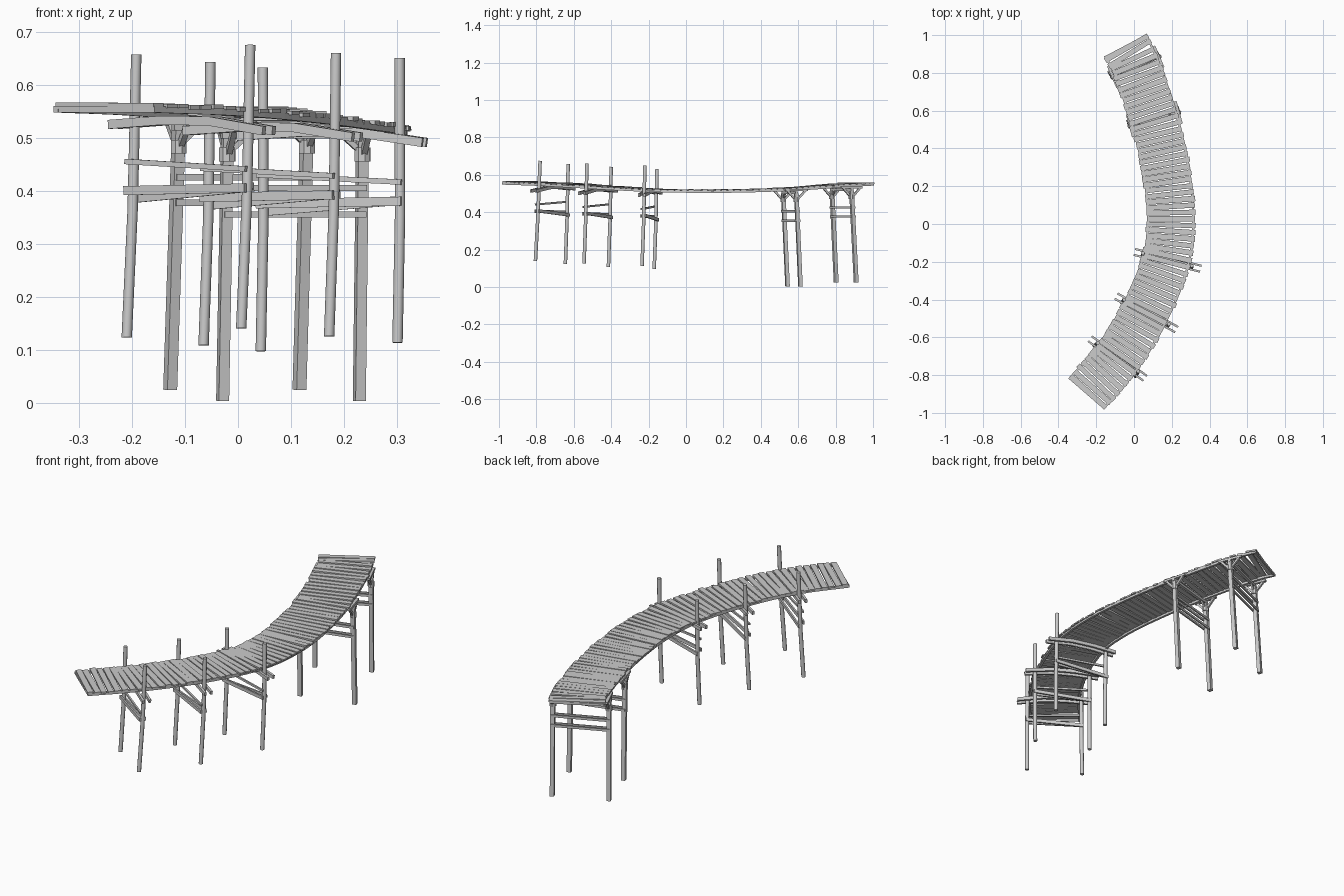
import bpy, bmesh, random
from math import pi
from mathutils import Vector, Matrix

random.seed(4)
if "Cube" in bpy.data.objects:
    bpy.data.objects.remove(bpy.data.objects["Cube"])

wood = bpy.data.materials.new("weathered_grey")
wood.use_nodes = True
GREY = (0.6, 0.6, 0.6, 1)
wood.diffuse_color = GREY
wood.node_tree.nodes["Principled BSDF"].inputs["Base Color"].default_value = GREY
UP = Vector((0, 0, 1))


def finish(name, bm, smooth=False):
    bmesh.ops.recalc_face_normals(bm, faces=bm.faces)
    mesh = bpy.data.meshes.new(name)
    bm.to_mesh(mesh)
    bm.free()
    obj = bpy.data.objects.new(name, mesh)
    bpy.context.collection.objects.link(obj)
    mesh.materials.append(wood)
    if smooth:
        bpy.ops.object.select_all(action='DESELECT')
        obj.select_set(True)
        bpy.context.view_layer.objects.active = obj
        bpy.ops.object.shade_smooth_by_angle(angle=pi / 4)


def sweep(bm, points, profile, side=None):
    """Run a closed cross-section (side, up) along a list of points."""
    rings = []
    for i, p in enumerate(points):
        d = (points[min(i + 1, len(points) - 1)] - points[max(i - 1, 0)]).normalized()
        s = side or d.cross(UP).normalized()
        u = s.cross(d).normalized()
        rings.append([bm.verts.new(p + s * a + u * b) for a, b in profile])
    n = len(profile)
    for r, t in zip(rings, rings[1:]):
        for k in range(n):
            bm.faces.new((r[k], r[(k + 1) % n], t[(k + 1) % n], t[k]))
    bm.faces.new(rings[0])
    bm.faces.new(rings[-1][::-1])


def rect(w, h):
    return [(-w / 2, -h / 2), (w / 2, -h / 2), (w / 2, h / 2), (-w / 2, h / 2)]


def ngon(r, n):
    return [(v.x, v.y) for v in (Matrix.Rotation(2 * pi * k / n, 2) @ Vector((r, 0)) for k in range(n))]


# Deck centre line (top surface)
KEYS = [Vector(p) for p in (
    (-.253, -.9, .567), (-.09, -.71, .56), (.06, -.465, .545), (.17, -.19, .529),
    (.194, .05, .523), (.167, .3, .525), (.107, .555, .535), (.01, .835, .555), (-.047, .945, .562))]
ext = [2 * KEYS[0] - KEYS[1]] + KEYS + [2 * KEYS[-1] - KEYS[-2]]
fine = []
for a, b, c, d in zip(ext, ext[1:], ext[2:], ext[3:]):
    for k in range(20):
        t = k / 20
        fine.append(.5 * (2 * b + (c - a) * t + (2 * a - 5 * b + 4 * c - d) * t * t
                          + (3 * b - a - 3 * c + d) * t ** 3))
fine.append(KEYS[-1])
lengths = [0]
for p, q in zip(fine, fine[1:]):
    lengths.append(lengths[-1] + (q - p).length)
TOTAL = lengths[-1]


def along(s):
    """Point, tangent and right-hand side vector at distance s."""
    i = next((k for k in range(len(fine) - 1) if lengths[k + 1] >= s), len(fine) - 2)
    d = fine[i + 1] - fine[i]
    p = fine[i] + d * ((s - lengths[i]) / (lengths[i + 1] - lengths[i]))
    d = d.normalized()
    return p, d, d.cross(UP).normalized()


# Planks, slightly uneven in length and angle
bm = bmesh.new()
COUNT = 62
step = TOTAL / COUNT
for i in range(COUNT):
    p, d, r = along((i + .5) * step)
    p = p - UP * random.uniform(.004, .007)
    r = (r + d * random.uniform(-.02, .02) + UP * random.uniform(-.01, .01)).normalized()
    ends = [p + r * s * (.13 + random.uniform(-.006, .004)) for s in (-1, 1)]
    sweep(bm, ends, rect(step - random.uniform(.003, .007), .008))
finish("deck_planks", bm)

# Edge stringers and end boards
bm = bmesh.new()
for side in (-1, 1):
    pts = []
    for i in range(33):
        p, d, r = along(TOTAL * i / 32)
        pts.append(p + r * side * .12 - UP * .0135)
    sweep(bm, pts, rect(.012, .012))
finish("deck_stringers", bm)
bm = bmesh.new()
for s in (.004, TOTAL - .004):
    p, d, r = along(s)
    sweep(bm, [p - r * .125 - UP * .013, p + r * .125 - UP * .013], rect(.008, .012))
finish("deck_end_boards", bm)


# Round pile bents: left and right pile (top, foot), cap heights, rail heights
ROUND = [
    (((-.192, -.63, .657), (-.21, -.645, .123)), ((.023, -.78, .675), (.006, -.805, .14)), .525, .455),
    (((-.052, -.4, .643), (-.065, -.415, .108)), ((.185, -.53, .66), (.172, -.545, .125)), .513, .442),
    (((.047, -.155, .632), (.043, -.17, .097)), ((.305, -.22, .65), (.301, -.235, .113)), .503, .43)]
piles, caps, rails = bmesh.new(), bmesh.new(), bmesh.new()
for left, right, cap_z, rail_z in ROUND:
    axes = []
    for top, foot in (left, right):
        top, foot = Vector(top), Vector(foot)
        mid = top.lerp(foot, .55) + Vector((.003, .002, 0))
        sweep(piles, [foot, mid, top], ngon(.0098, 10), Vector((1, 0, 0)))
        axes.append((top, foot))

    def at(k, z):
        top, foot = axes[k]
        return foot.lerp(top, (z - foot.z) / (top.z - foot.z))
    across = (at(1, cap_z) - at(0, cap_z))
    across.z = 0
    across.normalize()
    out = across.cross(UP)
    # Paired cap beams clamp the piles just under the deck
    for s in (-1, 1):
        a, b = at(0, cap_z) - across * .045, at(1, cap_z - .012) + across * .05
        m1, m2 = a.lerp(b, .35) + UP * .012, a.lerp(b, .65) + UP * .014
        sweep(caps, [p + out * s * .016 for p in (a, m1, m2, b)], rect(.011, .017))
    # Sloping rails on alternate faces
    for s, za, zb, h in ((1, 0, -.014, .01), (1, -.055, -.05, .017), (-1, -.07, -.048, .017)):
        a, b = at(0, rail_z + za) - across * .008, at(1, rail_z + zb) + across * .008
        sweep(rails, [a + out * s * .012, b + out * s * .012], rect(.008, h))
finish("round_piles", piles, True)
finish("cap_beams", caps)
finish("round_bent_rails", rails)

# Square post bents: left and right post (top, foot), rail heights
SQUARE = [
    (((-.02, .52, .5), (-.029, .543, .003)), ((.235, .59, .5), (.229, .612, .003)), (.405, .355)),
    (((-.112, .78, .515), (-.128, .803, .024)), ((.13, .885, .515), (.116, .91, .024)), (.425, .377))]
posts, collars, struts, bars = (bmesh.new() for _ in range(4))
for left, right, heights in SQUARE:
    ends = [(Vector(t), Vector(f)) for t, f in (left, right)]
    across = (ends[1][0] - ends[0][0]).normalized()
    fwd = UP.cross(across)
    for k, (top, foot) in enumerate(ends):
        inward = across * (1 - 2 * k)
        sweep(posts, [foot, top], rect(.02, .02), across)
        low = top - UP * .045
        sweep(collars, [low, low + UP * .008, low + UP * .018, low + UP * .026],
              ngon(.016, 8), across)
        # Corbel under the stringer with braces fore and aft, and one inward
        head = top + UP * .018
        sweep(struts, [head - fwd * .062, head + fwd * .062], rect(.014, .011))
        for s in (-1, 1):
            sweep(struts, [low + UP * .015 + fwd * s * .008, head + fwd * s * .052], rect(.011, .011))
        sweep(struts, [low + UP * .015, head - UP * .004 + inward * .05], rect(.01, .01))
    # Transverse bolster and rails
    a, b = ends[0][0], ends[1][0]
    sweep(bars, [a - across * .012 + UP * .005, b + across * .012 + UP * .005], rect(.014, .014))
    for z in heights:
        a, b = (f.lerp(t, (z - f.z) / (t.z - f.z)) for t, f in ends)
        for s in (-1, 1):
            sweep(bars, [a + fwd * s * .011 - across * .006, b + fwd * s * .011 + across * .006],
                  rect(.007, .012))
finish("square_posts", posts)
finish("post_collars", collars)
finish("post_braces", struts)
finish("square_bent_rails", bars)
